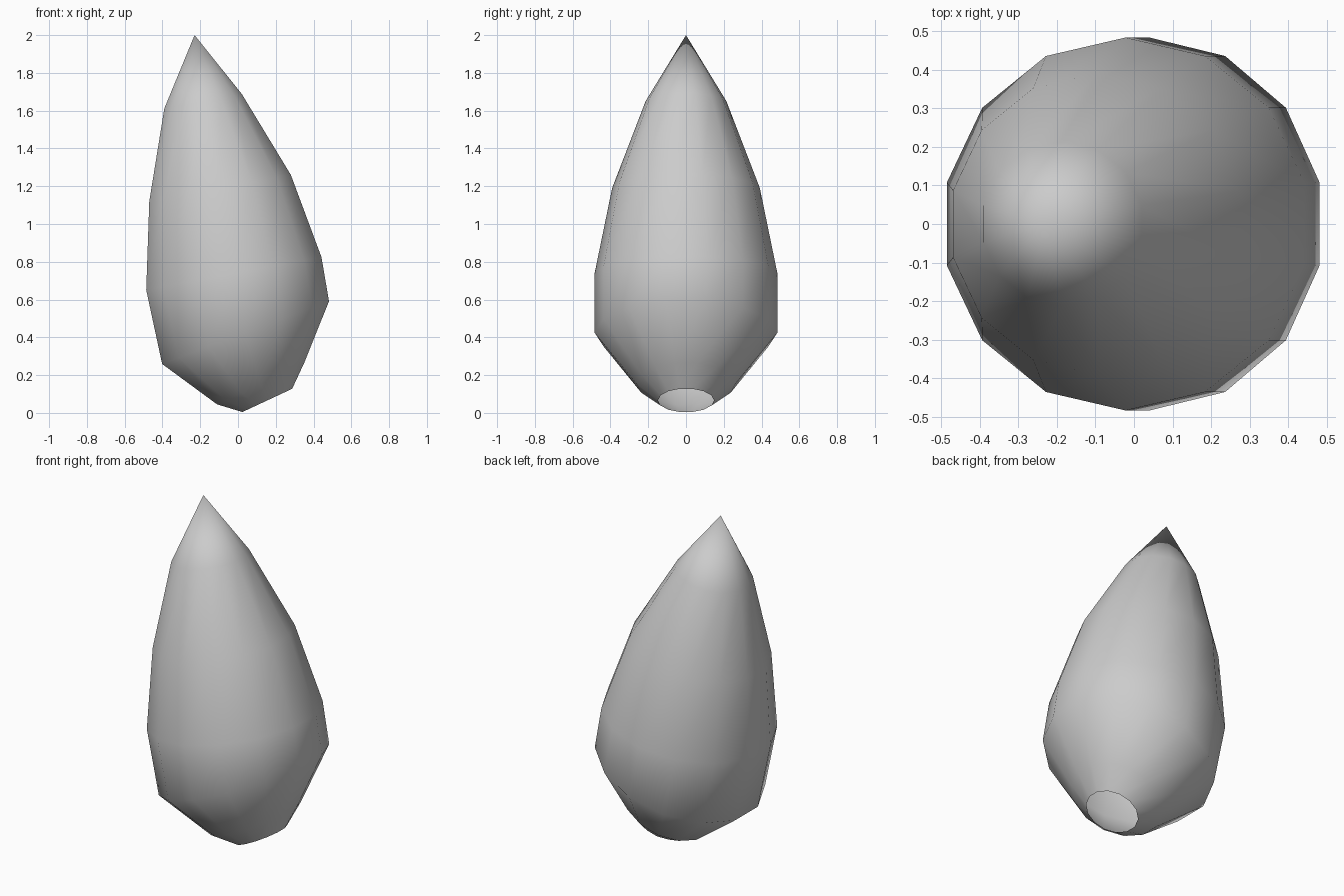
import bpy, bmesh, math

if "Cube" in bpy.data.objects:
    bpy.data.objects.remove(bpy.data.objects["Cube"])

SIDES = 14

# plain grey skin
grey = bpy.data.materials.new("grey")
grey.diffuse_color = (0.6, 0.6, 0.6, 1)
grey.use_nodes = True
grey.node_tree.nodes["Principled BSDF"].inputs["Base Color"].default_value = grey.diffuse_color

# rings along the bent axis, bottom to top: centre x, centre z, radius, tilt in degrees
RINGS = [
    (0.155, 0.066, 0.149, 25.0),
    (0.120, 0.155, 0.262, 25.5),
    (0.040, 0.425, 0.484, 20.6),
    (-0.022, 0.738, 0.484, 10.6),
    (-0.095, 1.190, 0.391, 10.6),
    (-0.185, 1.650, 0.214, 10.6),
]
TIP = (-0.23, 0, 2.0)

bm = bmesh.new()
loops = []
for cx, cz, r, tilt in RINGS:
    t = math.radians(tilt)
    loop = []
    for i in range(SIDES):
        a = 2 * math.pi * (i + 0.5) / SIDES
        u, v = r * math.cos(a), r * math.sin(a)
        loop.append(bm.verts.new((cx + u * math.cos(t), v, cz + u * math.sin(t))))
    loops.append(loop)

# walls between rings; the small bottom end stays open
for low, high in zip(loops, loops[1:]):
    for i in range(SIDES):
        j = (i + 1) % SIDES
        bm.faces.new((low[i], low[j], high[j], high[i]))

# pointed tip
tip = bm.verts.new(TIP)
for i in range(SIDES):
    bm.faces.new((loops[-1][i], loops[-1][(i + 1) % SIDES], tip))

for f in bm.faces:
    f.smooth = True

mesh = bpy.data.meshes.new("seed_shell")
bm.to_mesh(mesh)
bm.free()
mesh.materials.append(grey)
bpy.context.collection.objects.link(bpy.data.objects.new("seed_shell", mesh))
